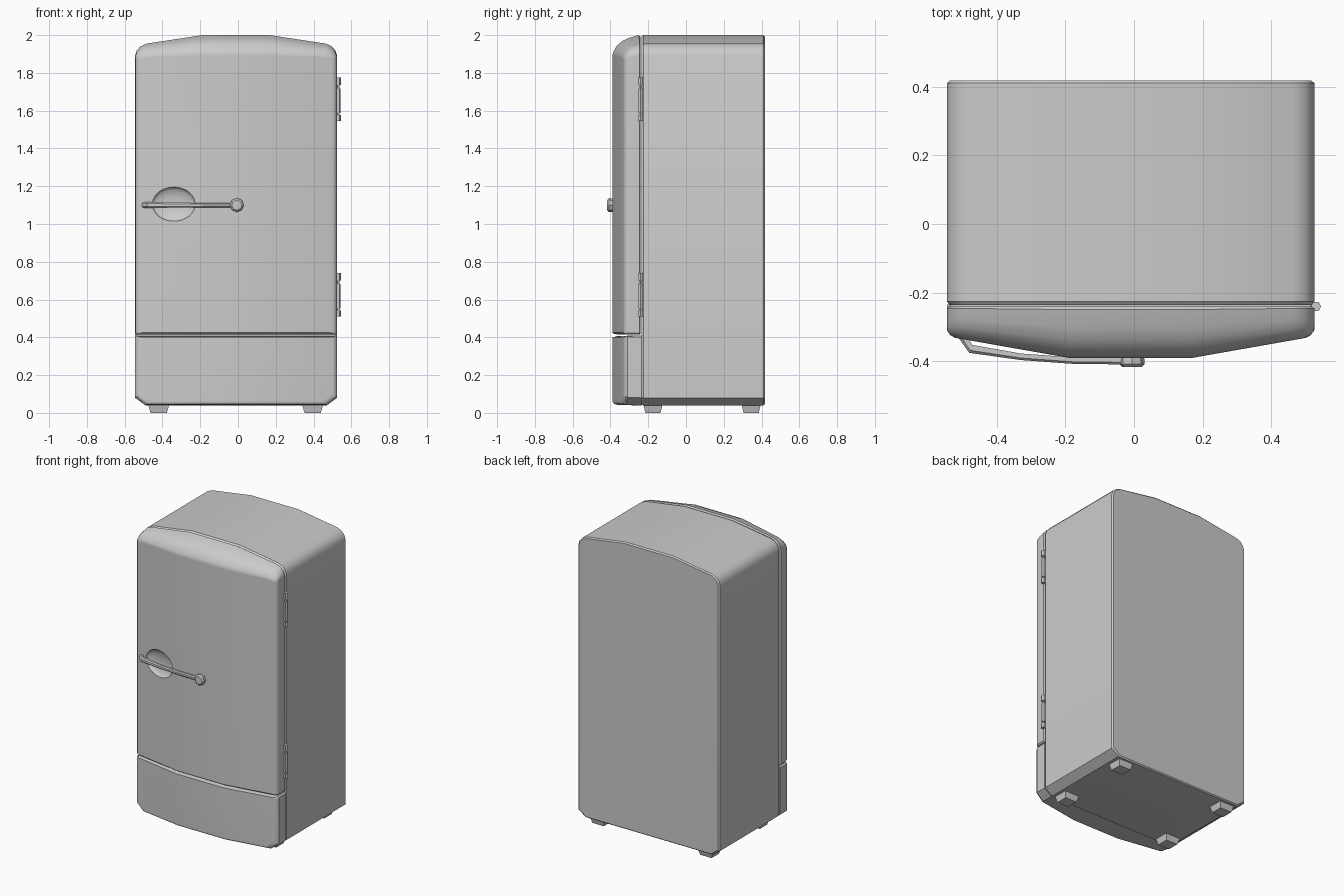
import bpy, bmesh, math
from mathutils import Vector

if "Cube" in bpy.data.objects:
    bpy.data.objects.remove(bpy.data.objects["Cube"])

CX, W, FLAT = -0.01, 0.535, 0.178


def skin(name, rings, end_caps=None, angle=30):
    """Bridge equal-length rings of points into a closed solid."""
    bm = bmesh.new()
    vs = [[bm.verts.new(p) for p in r] for r in rings]
    n = len(rings[0])
    for a, b in zip(vs, vs[1:]):
        for i in range(n):
            j = (i + 1) % n
            bm.faces.new((a[i], a[j], b[j], b[i]))
    bm.faces.new(vs[0])
    for cap in end_caps or [range(n)]:
        bm.faces.new([vs[-1][i] for i in cap])
    bmesh.ops.recalc_face_normals(bm, faces=bm.faces)
    me = bpy.data.meshes.new(name)
    bm.to_mesh(me)
    bm.free()
    ob = bpy.data.objects.new(name, me)
    bpy.context.collection.objects.link(ob)
    smooth(ob, angle)
    return ob


def smooth(ob, angle=30):
    bpy.ops.object.select_all(action='DESELECT')
    ob.select_set(True)
    bpy.context.view_layer.objects.active = ob
    bpy.ops.object.shade_smooth_by_angle(angle=math.radians(angle))


def front_y(u):
    """Bowed front: flat in the middle, sloping back to the sides."""
    return -0.39 + max(0, abs(u) - FLAT) * 0.176


def outline(half, depth, s, k, b):
    """Mirrored outline, inset by s at sides, squashed by k on top, raised by b below."""
    zmin = min(z for _, z in half)
    right = []
    for u, z in half:
        if u > FLAT:
            u *= (W - s) / W
        if z > 1.86:
            z = 1.86 + (z - 1.86) * (1 - k)
        elif z < zmin + 0.05:
            z += b
        elif z < 1:
            z -= min(b, 0.007)
        right.append((u, z))
    full = right + [(-u, z) for u, z in reversed(right)]
    return [(CX + u, depth(u), z) for u, z in full]


def bowed(name, half, back, steps):
    n = len(half)
    rings = [outline(half, lambda u, t=t: back + (front_y(u) - back) * t, s, k, b)
             for t, s, k, b in steps]
    caps = [range(n), range(n, 2 * n), (0, n - 1, n, 2 * n - 1)]
    return skin(name, rings, caps)


# Shared half profiles
arch = [(0.535, 1.89), (0.526, 1.918), (0.507, 1.94), (0.475, 1.955), (FLAT, 2.0)]
foot_edge = [(FLAT, 0.04), (0.48, 0.04), (0.535, 0.08)]

# Cabinet
skin("cabinet", [outline(foot_edge + arch, lambda u, y=y: y, s, k, b) for y, s, k, b in
                 [(-0.236, 0.009, 0.06, 0.002), (-0.226, 0, 0, 0),
                  (0.410, 0, 0, 0), (0.418, 0.009, 0.06, 0.007)]])

# Door
door = bowed("door", [(FLAT, 0.415), (0.526, 0.415), (0.535, 0.423)] + arch, -0.24,
             [(0, 0.009, 0.06, 0.006), (0.06, 0, 0, 0), (0.40, 0, 0.10, 0),
              (0.65, 0, 0.22, 0), (0.84, 0.003, 0.40, 0.001),
              (0.95, 0.012, 0.60, 0.004), (1, 0.028, 0.76, 0.010)])

# Finger recess behind the handle
bpy.ops.mesh.primitive_uv_sphere_add(segments=32, ring_count=24, radius=1,
                                     location=(-0.34, -0.363, 1.105),
                                     rotation=(0, 0, -math.atan(0.176)))
cutter = bpy.context.object
cutter.name = "recess_cutter"
cutter.scale = (0.115, 0.035, 0.09)
cutter.hide_render = True
mod = door.modifiers.new("recess", 'BOOLEAN')
mod.operation, mod.solver, mod.object = 'DIFFERENCE', 'EXACT', cutter
bpy.context.view_layer.objects.active = door
bpy.ops.object.modifier_apply(modifier=mod.name)
bpy.data.objects.remove(cutter)
smooth(door)
door.modifiers.new("normals", 'WEIGHTED_NORMAL').keep_sharp = True

# Lower front panel
panel = bowed("lower_panel", foot_edge + [(0.535, 0.402), (0.526, 0.409), (FLAT, 0.409)], -0.235,
              [(0, 0, 0, 0), (0.80, 0, 0, 0.001), (0.94, 0.010, 0, 0.008), (1, 0.024, 0, 0.022)])
panel.modifiers.new("normals", 'WEIGHTED_NORMAL').keep_sharp = True


def box_ring(x, y, z, hx, hy):
    return [(x + a * hx, y + b * hy, z) for a, b in ((-1, -1), (1, -1), (1, 1), (-1, 1))]


# Tapered feet
for i, x in enumerate((-0.42, 0.395)):
    for j, y in enumerate((-0.175, 0.345)):
        skin(f"foot_{i}{j}", [box_ring(x, y, 0, 0.043, 0.040),
                              box_ring(x, y, 0.045, 0.056, 0.051)])


def disc(c, r, n, axis):
    pts = []
    for i in range(n):
        a = 2 * math.pi * i / n
        p, q = r * math.cos(a), r * math.sin(a)
        pts.append((c[0] + p, c[1] + q, c[2]) if axis == 'z' else (c[0] + p, c[1], c[2] + q))
    return pts


# Hinges: barrel, two caps and a thin pin each
for name, dz in (("upper", 0), ("lower", -1.035)):
    for part, z0, z1, r in (("cap_top", 1.735, 1.775, 0.015), ("barrel", 1.588, 1.718, 0.013),
                            ("cap_low", 1.545, 1.576, 0.015), ("pin", 1.56, 1.76, 0.008)):
        skin(f"{name}_hinge_{part}", [disc((0.53, -0.24, z + dz), r, 6, 'z') for z in (z0, z1)])

# Handle bar: path points with half heights
path = [(-0.503, -0.320, 0.016), (-0.475, -0.363, 0.016), (-0.33, -0.386, 0.013),
        (-0.18, -0.397, 0.012), (-0.02, -0.399, 0.012)]
rings = []
for i, (x, y, h) in enumerate(path):
    a, b = path[max(i - 1, 0)], path[min(i + 1, len(path) - 1)]
    t = Vector((b[0] - a[0], b[1] - a[1])).normalized()
    w = 1.3 if i < 2 else 1
    section = [(-0.009, -h), (0.004, -h), (0.010, -h / 2), (0.010, h / 2), (0.004, h), (-0.009, h)]
    rings.append([(x + t.y * o * w, y - t.x * o * w, 1.10 + z) for o, z in section])
skin("handle_bar", rings)

# Handle pivot knob
skin("handle_knob", [disc((-0.006, y, 1.10), r, 8, 'y')
                     for y, r in ((-0.38, 0.035), (-0.408, 0.037), (-0.417, 0.027))])
